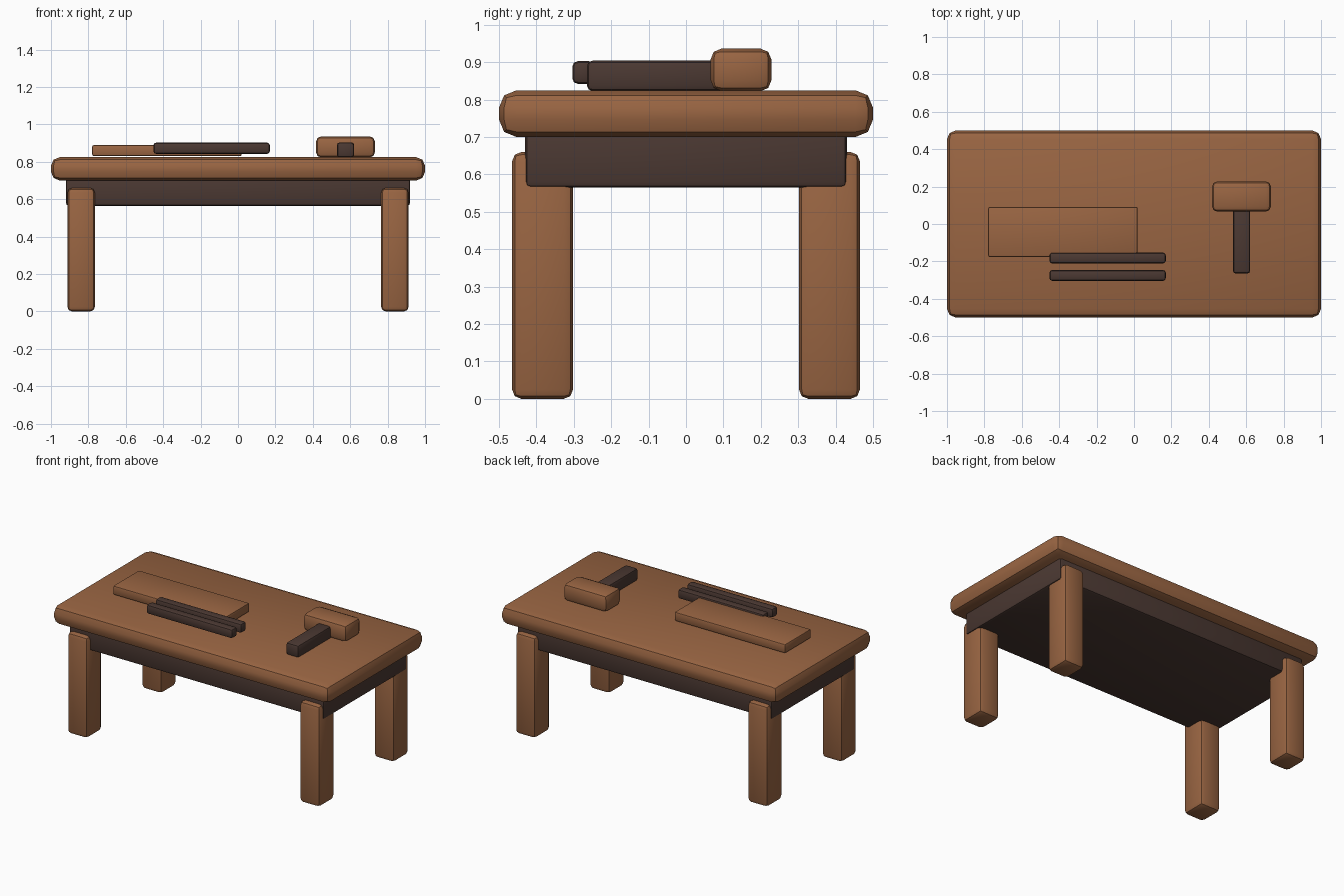
import bpy
from math import radians

if "Cube" in bpy.data.objects:
    bpy.data.objects.remove(bpy.data.objects["Cube"], do_unlink=True)


def material(name, rgb):
    mat = bpy.data.materials.new(name)
    mat.use_nodes = True
    mat.diffuse_color = (*rgb, 1)
    mat.node_tree.nodes["Principled BSDF"].inputs["Base Color"].default_value = (*rgb, 1)
    return mat


warm_wood = material("warm_wood", (0.32, 0.13, 0.055))
dark_wood = material("dark_wood", (0.07, 0.04, 0.032))


def block(name, x, y, z, bevel, mat):
    """Rounded box spanning the given (low, high) ranges."""
    spans = (x, y, z)
    bpy.ops.mesh.primitive_cube_add(size=1, location=[(a + b) / 2 for a, b in spans])
    obj = bpy.context.object
    obj.name = name
    obj.scale = [b - a for a, b in spans]
    bpy.ops.object.transform_apply(location=False, rotation=False, scale=True)
    obj.data.materials.append(mat)
    mod = obj.modifiers.new("rounded_edges", "BEVEL")
    mod.width = bevel
    mod.segments = 2
    bpy.ops.object.modifier_apply(modifier=mod.name)
    bpy.ops.object.shade_smooth_by_angle(angle=radians(40))
    return obj


# Table: top, apron block and four legs
block("tabletop", (-1, 1), (-0.5, 0.5), (0.70, 0.825), 0.047, warm_wood)
block("apron", (-0.92, 0.92), (-0.43, 0.43), (0.565, 0.73), 0.015, dark_wood)
for side, sx in (("left", 1), ("right", -1)):
    for end, sy in (("front", -1), ("back", 1)):
        block(f"{end}_{side}_leg", sorted((sx * 0.765, sx * 0.912)),
              sorted((sy * 0.302, sy * 0.465)), (0, 0.66), 0.025, warm_wood)

# Plank and two rods lying on the top
block("plank", (-0.78, 0.02), (-0.177, 0.092), (0.83, 0.89), 0.01, warm_wood)
for name, y in (("front_rod", -0.275), ("back_rod", -0.182)):
    block(name, (-0.452, 0.17), (y - 0.029, y + 0.029), (0.842, 0.903), 0.015, dark_wood)

# Mallet
block("mallet_head", (0.417, 0.732), (0.066, 0.228), (0.823, 0.936), 0.028, warm_wood)
block("mallet_handle", (0.529, 0.621), (-0.265, 0.12), (0.823, 0.904), 0.015, dark_wood)
